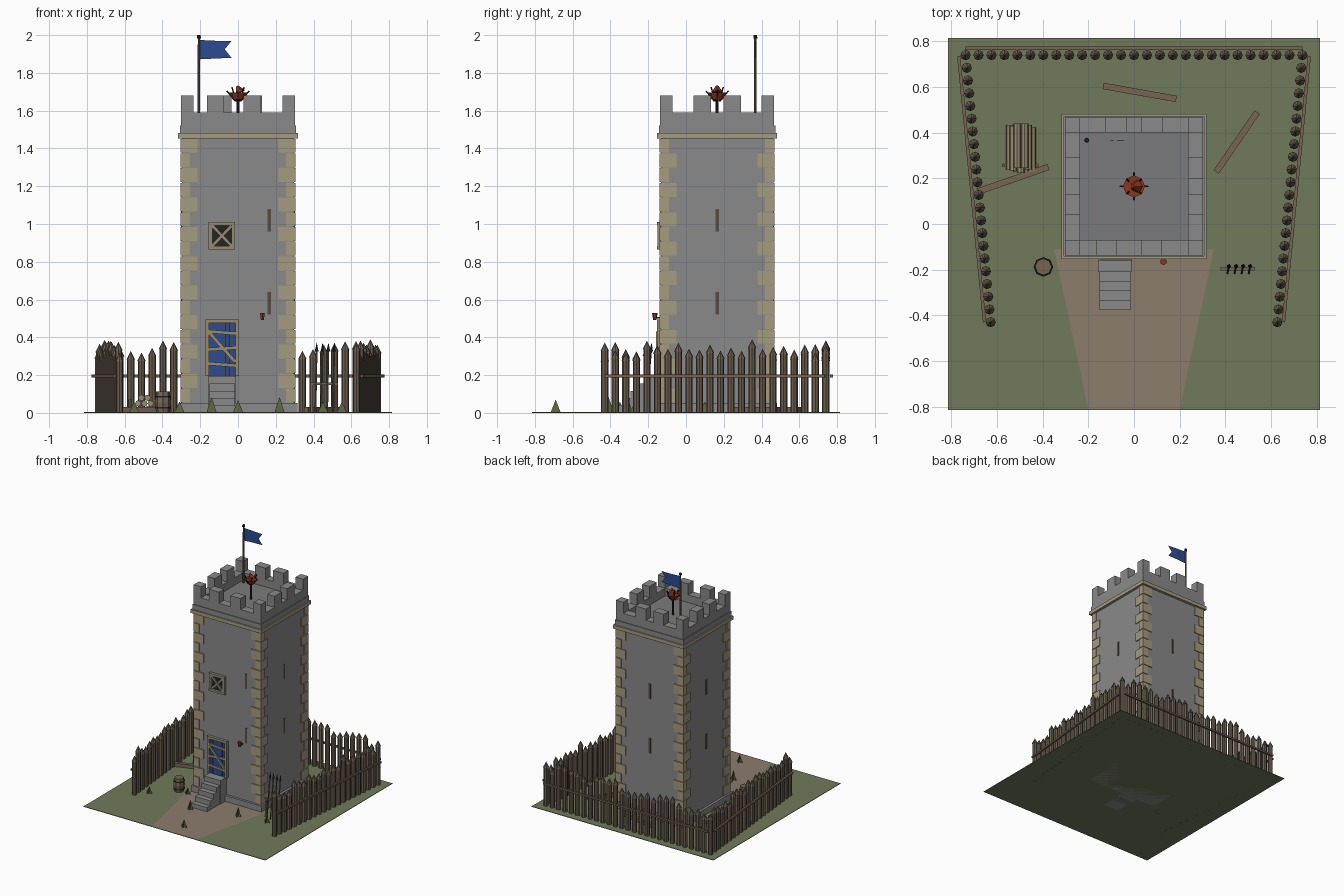
import bpy, bmesh, math, random
from mathutils import Matrix, Vector

if "Cube" in bpy.data.objects:
    bpy.data.objects.remove(bpy.data.objects["Cube"])

random.seed(4)
CY = 0.165          # tower centre in y
W = 0.297           # tower wall half width


def colour(name, rgb):
    m = bpy.data.materials.new(name)
    m.diffuse_color = [(c / 255) ** 2.2 for c in rgb] + [1]
    m.use_nodes = True
    m.node_tree.nodes["Principled BSDF"].inputs["Base Color"].default_value = m.diffuse_color
    return m


STONE = colour("stone", (136, 136, 136))
FLOOR = colour("floor_stone", (122, 122, 124))
TAN = colour("sandstone", (164, 153, 126))
FRAME = colour("pale_wood", (150, 139, 114))
WOOD = colour("wood", (118, 101, 84))
STAKE = colour("stake_wood", (106, 95, 80))
DARK = colour("iron", (40, 40, 42))
SLIT = colour("slit_shadow", (88, 76, 66))
BLUE = colour("blue", (48, 76, 145))
RED = colour("ember", (140, 58, 34))
GRASS = colour("grass", (112, 121, 92))
TUFT = colour("tuft_green", (98, 104, 70))
PATH = colour("path_earth", (138, 124, 107))


def box(bm, c, s, rot=Matrix()):
    m = Matrix.Translation(c) @ rot @ Matrix.Diagonal((*s, 1))
    bmesh.ops.create_cube(bm, size=1, matrix=m)


def span(bm, x, y, z):
    box(bm, [(a + b) / 2 for a, b in (x, y, z)], [b - a for a, b in (x, y, z)])


def rod(bm, p, q, r1, r2=None, n=8):
    p, q = Vector(p), Vector(q)
    m = Matrix.Translation((p + q) / 2) @ (q - p).to_track_quat('Z', 'Y').to_matrix().to_4x4()
    v = bmesh.ops.create_cone(bm, cap_ends=True, segments=n, radius1=r1,
                              radius2=r1 if r2 is None else r2,
                              depth=(q - p).length, matrix=m)["verts"]
    bmesh.ops.remove_doubles(bm, verts=v, dist=1e-5)


def plank(bm, p, q, w, t):
    # board laid along p-q
    p, q = Vector(p), Vector(q)
    d = q - p
    ang = math.atan2(d.y, d.x)
    box(bm, (p + q) / 2, (d.length, w, t), Matrix.Rotation(ang, 4, 'Z'))


def wall_board(bm, p, q, y, w, t):
    # board on the front wall from (x, z) to (x, z)
    d = Vector(q) - Vector(p)
    box(bm, ((p[0] + q[0]) / 2, y, (p[1] + q[1]) / 2), (d.length, t, w),
        Matrix.Rotation(-math.atan2(d.y, d.x), 4, 'Y'))


def done(bm, name, mat):
    me = bpy.data.meshes.new(name)
    bm.to_mesh(me)
    bm.free()
    me.materials.append(mat)
    ob = bpy.data.objects.new(name, me)
    bpy.context.collection.objects.link(ob)
    return ob


def one(name, mat, fn, *calls):
    bm = bmesh.new()
    for c in calls:
        fn(bm, *c)
    return done(bm, name, mat)


def square(h, z0, z1):
    return (-h, h), (CY - h, CY + h), (z0, z1)


# ground and path
one("ground", GRASS, span, ((-.815, .815), (-.815, .815), (0, .004)))
bm = bmesh.new()
bm.faces.new([bm.verts.new((x, y, .006)) for x, y in
              ((-.2, -.814), (.2, -.814), (.35, -.11), (-.35, -.11))])
done(bm, "path", PATH)

# tower body
one("plinth", STONE, span, square(.316, 0, .053))
one("tower_wall", STONE, span, square(W, .05, 1.455))
one("string_course", TAN, span, square(.318, 1.453, 1.482))
one("cornice", STONE, span, square(.308, 1.482, 1.522))
one("roof_floor", FLOOR, span, square(.24, 1.52, 1.528))

# corner quoins, long and short sides alternating
bm = bmesh.new()
N, H = 18, 1.4 / 18
for i in range(N):
    lx, ly = (.09, .05) if i % 2 else (.05, .09)
    for sx in (-1, 1):
        for sy in (-1, 1):
            box(bm, (sx * (.304 - lx / 2), CY + sy * (.304 - ly / 2), .053 + H * (i + .5)),
                (lx, ly, H - .004))
done(bm, "quoins", TAN)

# parapet and merlons
T = .066
bm = bmesh.new()
for s in (-1, 1):
    box(bm, (0, CY + s * (.302 - T / 2), 1.556), (.604, T, .068))
    box(bm, (s * (.302 - T / 2), CY, 1.556), (T, .604 - 2 * T, .068))
done(bm, "parapet", STONE)
bm = bmesh.new()
e, mz = .302 - T / 2, 1.635
for sx in (-1, 1):
    for sy in (-1, 1):
        box(bm, (sx * e, CY + sy * e, mz), (T, T, .09))
    for o in (-.08, .08):
        box(bm, (sx * e, CY + o, mz), (T, .093, .09))
        box(bm, (o, CY + e, mz), (.093, T, .09))
for x in (-.12, .075):
    box(bm, (x, CY - e, mz), (.09, T, .09))
done(bm, "merlons", STONE)

# arrow slits
bm = bmesh.new()
for z in (.58, 1.02):
    box(bm, (.165, CY - W, z), (.018, .008, .12))
    box(bm, (0, CY + W, z), (.018, .008, .12))
    for s in (-1, 1):
        box(bm, (s * W, CY, z), (.008, .018, .12))
done(bm, "arrow_slits", SLIT)

# boarded window
F = CY - W
one("window_opening", DARK, box, ((-.085, F, .938), (.12, .01, .13)))
one("window_frame", FRAME, box,
    ((-.145, F - .006, .938), (.02, .028, .145)), ((-.025, F - .006, .938), (.02, .028, .145)),
    ((-.085, F - .006, 1.001), (.14, .03, .02)), ((-.085, F - .006, .874), (.14, .032, .018)))
one("window_boards", FRAME, wall_board,
    ((-.135, .885), (-.035, .99), F - .010, .016, .010),
    ((-.135, .99), (-.035, .885), F - .015, .016, .010))

# door with frame and nailed boards
bm = bmesh.new()
for i in range(5):
    box(bm, (-.141 + i * .0285, F - .003, .338), (.027, .014, .285))
done(bm, "door", BLUE)
one("door_frame", FRAME, box,
    ((-.163, F - .006, .345), (.018, .03, .3)), ((-.003, F - .006, .345), (.018, .03, .3)),
    ((-.083, F - .006, .485), (.178, .032, .02)))
one("door_boards", FRAME, wall_board,
    ((-.16, .432), (-.01, .420), F - .015, .018, .010),
    ((-.16, .335), (-.01, .345), F - .015, .018, .010),
    ((-.16, .262), (-.01, .250), F - .015, .018, .010),
    ((-.152, .425), (-.015, .27), F - .022, .018, .010))

# stairs: landing and four treads
bm = bmesh.new()
span(bm, (-.157, -.01), (-.21, F), (0, .195))
for i in range(4):
    y = -.21 - .0415 * i
    span(bm, (-.152, -.015), (y - .0415, y), (0, .156 - .039 * i))
done(bm, "stairs", STONE)

# wall lamp
one("lamp_bracket", DARK, span, ((.122, .136), (-.155, F), (.5, .508)))
one("lamp_cup", RED, rod, ((.129, -.165, .492), (.129, -.165, .53), .009, .015, 6))

# roof brazier
bm = bmesh.new()
rod(bm, (0, CY, 1.525), (0, CY, 1.66), .008)
for i in range(8):
    c, s = math.cos(i * math.pi / 4), math.sin(i * math.pi / 4)
    r = .06 if i % 2 == 0 else .045
    rod(bm, (.015 * c, CY + .015 * s, 1.65), (r * c, CY + r * s, 1.725 if i % 2 else 1.705), .004, n=5)
done(bm, "brazier_stand", DARK)
one("brazier_embers", RED, rod, ((0, CY, 1.66), (0, CY, 1.695), .03, .048),
    ((.012, CY, 1.695), (-.006, CY, 1.73), .03, .008, 5))

# flag
px, py = -.207, .367
one("flagpole", STAKE, rod, ((px, py, 1.525), (px, py, 1.99), .007, .006))
one("flagpole_knob", DARK, rod, ((px, py, 1.983), (px, py, 2.0), .011, .009))
bm = bmesh.new()
v = [bm.verts.new((x, py + .003 * math.sin(30 * x), z)) for x, z in
     ((-.203, 1.974), (-.12, 1.970), (-.035, 1.968), (-.07, 1.925),
      (-.035, 1.880), (-.12, 1.876), (-.203, 1.872))]
bm.faces.new((v[0], v[1], v[5], v[6]))
bm.faces.new((v[1], v[2], v[3]))
bm.faces.new((v[1], v[3], v[5]))
bm.faces.new((v[3], v[4], v[5]))
done(bm, "flag", BLUE)

# palisade: back row and two splayed side rows
bm = bmesh.new()
row = [Vector((-.738 + 1.476 * i / 26, .74)) for i in range(27)]
for s in (-1, 1):
    row += [Vector((s * (.738 - .11 * i / 21), .74 - 1.17 * i / 21)) for i in range(1, 22)]
for p in row:
    h = random.uniform(.27, .345)
    rod(bm, (p.x, p.y, 0), (p.x, p.y, h), .019)
    rod(bm, (p.x, p.y, h), (p.x, p.y, h + .045), .0225, 0)
done(bm, "palisade_stakes", STAKE)
one("palisade_rails", WOOD, plank, ((-.738, .77, .195), (.738, .77, .195), .014, .014),
    ((-.768, .735, .195), (-.655, -.43, .195), .014, .014),
    ((.768, .735, .195), (.655, -.43, .195), .014, .014))

# fallen beams
one("fallen_beams", WOOD, plank, ((-.135, .605, .018), (.185, .548, .018), .028, .028),
    ((.54, .49, .018), (.36, .228, .018), .028, .028),
    ((-.375, .25, .018), (-.685, .142, .018), .028, .028))

# log pile with end stakes
bm = bmesh.new()
for k in range(3):
    for i in range(4 - k):
        o = random.uniform(-.012, .012)
        x, z = -.545 + .033 * (i + k / 2), .02 + .03 * k
        rod(bm, (x, .235 + o, z), (x, .43 + o, z), .0165)
done(bm, "log_pile", FRAME)
one("log_pile_pegs", WOOD, rod, ((-.572, .257, 0), (-.572, .257, .07), .008, .008, 6),
    ((-.425, .257, 0), (-.425, .257, .07), .008, .008, 6))

# barrel
bx, by = -.397, -.188
one("barrel", WOOD, rod, ((bx, by, 0), (bx, by, .055), .036, .043),
    ((bx, by, .055), (bx, by, .112), .043, .036))
one("barrel_hoops", DARK, rod, ((bx, by, .022), (bx, by, .030), .0425),
    ((bx, by, .082), (bx, by, .090), .0425))

# spear rack
one("rack_frame", WOOD, span, ((.38, .53), (-.203, -.191), (.148, .160)),
    ((.385, .397), (-.203, -.191), (0, .155)), ((.513, .525), (-.203, -.191), (0, .155)))
shafts, tips = bmesh.new(), bmesh.new()
for i in range(4):
    x = .41 + .031 * i
    rod(shafts, (x, -.215, 0), (x + .006, -.185, .33), .005, n=6)
    rod(tips, (x + .006, -.185, .325), (x + .007, -.182, .372), .011, 0, 4)
done(shafts, "spear_shafts", STAKE)
done(tips, "spear_tips", DARK)

# grass tufts: crossed upright triangles
bm = bmesh.new()
for x, y, h in ((0, -.69, .07), (-.14, -.41, .085), (-.31, -.2, .06), (.22, -.31, .085),
                (.45, -.27, .06), (-.55, -.35, .06), (.55, .1, .06)):
    for dx, dy in ((.026, 0), (0, .026)):
        bm.faces.new([bm.verts.new(c) for c in
                      ((x - dx, y - dy, .004), (x + dx, y + dy, .004), (x, y, h))])
done(bm, "grass_tufts", TUFT)
